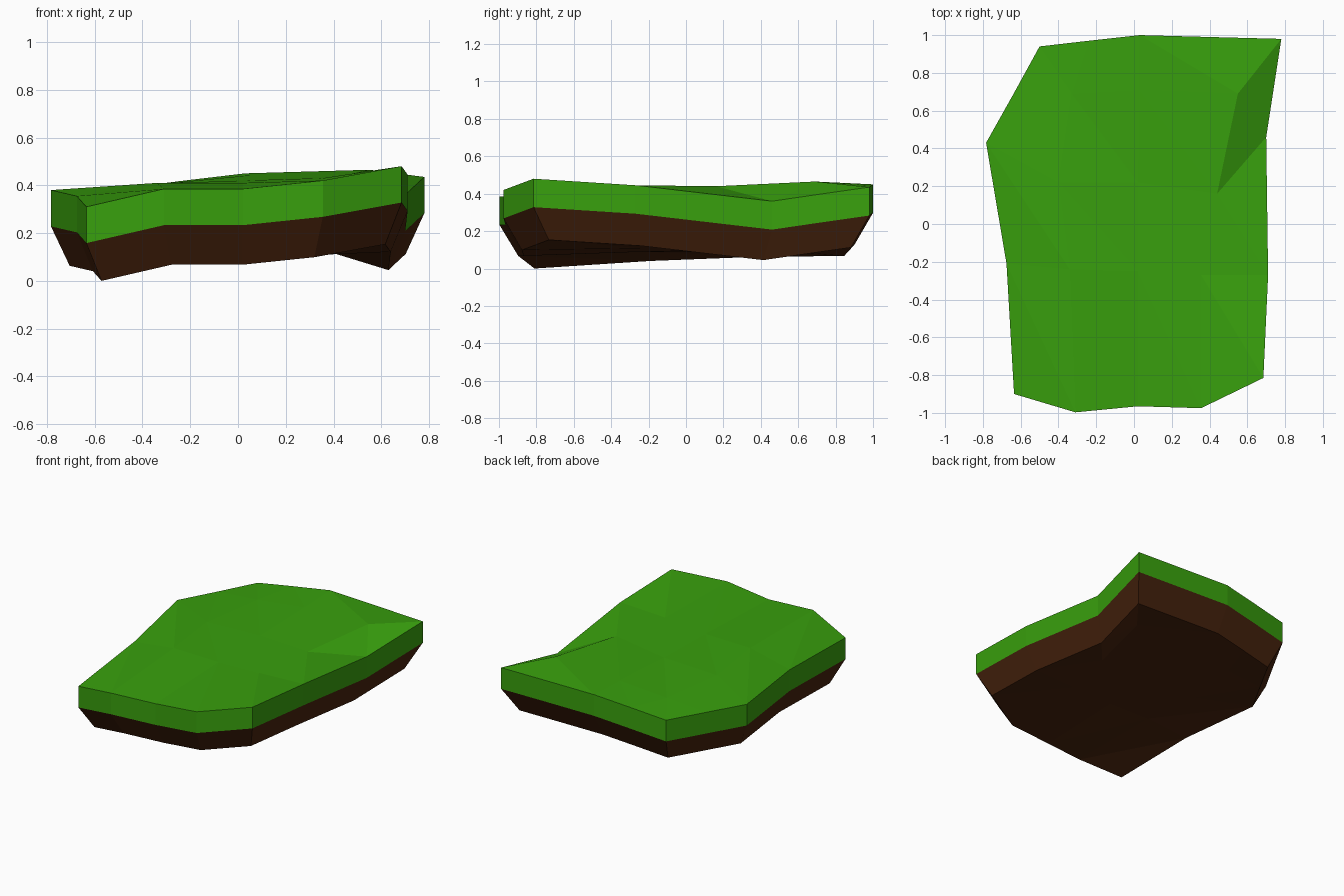
import bpy

if "Cube" in bpy.data.objects:
    bpy.data.objects.remove(bpy.data.objects["Cube"])

# Uneven top surface as a 5 x 5 grid, rows from front to back
ROWS = [
    [(-.635, -.90, .31), (-.31, -.997, .385), (.02, -.965, .385), (.355, -.975, .42), (.685, -.815, .48)],
    [(-.675, -.21, .355), (-.34, -.24, .41), (.02, -.25, .41), (.355, -.27, .43), (.71, -.27, .445)],
    [(-.783, .43, .38), (-.40, .22, .405), (.02, .22, .42), (.44, .16, .44), (.70, .46, .36)],
    [(-.64, .685, .382), (-.33, .69, .405), (.03, .71, .44), (.55, .69, .465), (.74, .72, .398)],
    [(-.50, .94, .385), (-.24, .97, .418), (.03, 1.0, .45), (.40, .99, .443), (.78, .98, .435)],
]
N = 5
TOP = [p for row in ROWS for p in row]
MID = [(x, y, z - .152) for x, y, z in TOP]                        # grass / soil seam
LOW = [(x * .9, y * .9, z - .31 - .1 * (z - .31)) for x, y, z in TOP]  # tapered underside

# Outline indices, counterclockwise seen from above
RIM = (list(range(N)) + [N * j + N - 1 for j in range(1, N)]
       + [N * (N - 1) + i for i in range(N - 2, -1, -1)]
       + [N * j for j in range(N - 2, 0, -1)])


def sheet(flip):
    """Triangles filling the grid, facing up or (flipped) down."""
    faces = []
    for j in range(N - 1):
        for i in range(N - 1):
            a, b = j * N + i, j * N + i + 1
            c, d = b + N, a + N
            if i == j == N - 2:
                faces += [(a, b, c), (a, c, d)]
            else:
                faces += [(a, b, d), (b, c, d)]
    return [f[::-1] for f in faces] if flip else faces


def layer(name, upper, lower, cap_top, color):
    """A side band between two grids, closed on its visible side."""
    n = len(upper)
    faces = [(p + n, q + n, q, p) for p, q in zip(RIM, RIM[1:] + RIM[:1])]
    if cap_top:
        faces += sheet(False)
    else:
        faces += [tuple(v + n for v in f) for f in sheet(True)]
    used = sorted({v for f in faces for v in f})
    remap = {v: k for k, v in enumerate(used)}
    verts = upper + lower
    mesh = bpy.data.meshes.new(name)
    mesh.from_pydata([verts[v] for v in used], [], [[remap[v] for v in f] for f in faces])
    mat = bpy.data.materials.new(name)
    mat.diffuse_color = (*color, 1)
    mat.use_nodes = True
    mat.node_tree.nodes["Principled BSDF"].inputs["Base Color"].default_value = mat.diffuse_color
    mesh.materials.append(mat)
    obj = bpy.data.objects.new(name, mesh)
    bpy.context.collection.objects.link(obj)
    return obj


# Green turf slab and the brown soil beneath it
layer("grass", TOP, MID, True, (.04, .35, .004))
layer("soil", MID, LOW, False, (.065, .017, .004))
